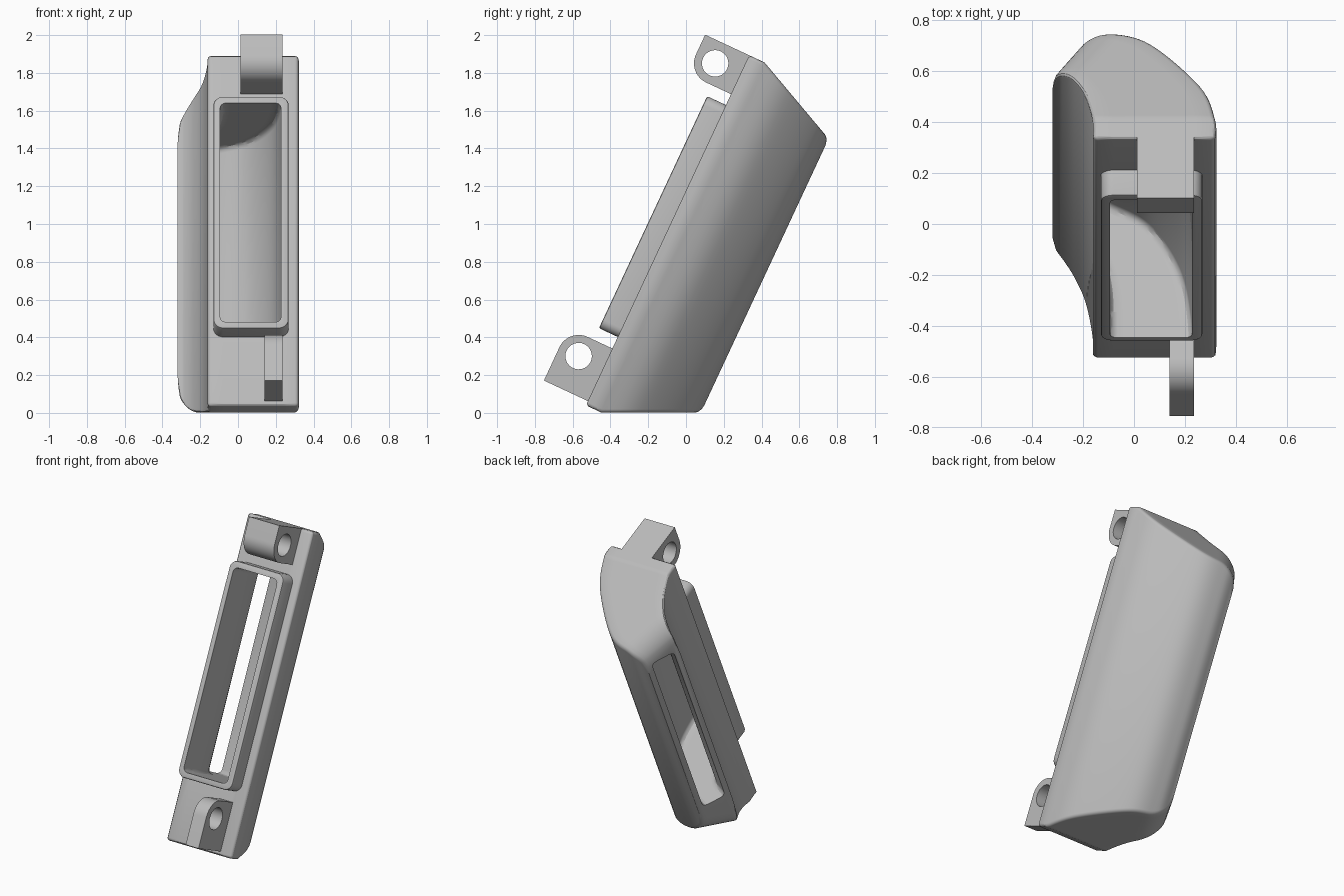
import bpy, bmesh, math
from mathutils import Vector

if "Cube" in bpy.data.objects:
    bpy.data.objects.remove(bpy.data.objects["Cube"])

TILT = math.radians(25)
SIN, COS = math.sin(TILT), math.cos(TILT)
LENGTH = 2.045
EXIT_DIR = Vector((-0.845, 0.53))
EXIT_S, EXIT_R = 0.466, 0.13

grey = bpy.data.materials.new("light_grey")
grey.use_nodes = True
grey.diffuse_color = (0.5, 0.5, 0.5, 1)
grey.node_tree.nodes["Principled BSDF"].inputs["Base Color"].default_value = (0.5, 0.5, 0.5, 1)


def place(x, u, n):
    """Across, up the slope, and depth behind the front plate."""
    return Vector((x, -0.53 + SIN * u + COS * n, 0.04 + COS * u - SIN * n))


def finish(name, bm):
    bmesh.ops.recalc_face_normals(bm, faces=bm.faces)
    mesh = bpy.data.meshes.new(name)
    bm.to_mesh(mesh)
    bm.free()
    mesh.materials.append(grey)
    obj = bpy.data.objects.new(name, mesh)
    bpy.context.collection.objects.link(obj)
    return obj


def activate(obj):
    bpy.ops.object.select_all(action='DESELECT')
    obj.select_set(True)
    bpy.context.view_layer.objects.active = obj


def cut(obj, cutter):
    activate(obj)
    mod = obj.modifiers.new("cut", 'BOOLEAN')
    mod.operation = 'DIFFERENCE'
    mod.solver = 'EXACT'
    mod.object = cutter
    bpy.ops.object.modifier_apply(modifier=mod.name)


def spline(points, steps):
    """Smooth curve through the points."""
    pts = [Vector(p) for p in points]
    pts = [2 * pts[0] - pts[1]] + pts + [2 * pts[-1] - pts[-2]]
    out = []
    for a, b, c, d in zip(pts, pts[1:], pts[2:], pts[3:]):
        for i in range(steps):
            t = i / steps
            out.append(0.5 * (2 * b + (c - a) * t + (2 * a - 5 * b + 4 * c - d) * t ** 2
                              + (3 * b - a - 3 * c + d) * t ** 3))
    return out + [pts[-2]]


def duct(name, wall_a, wall_b, low, high, bevel, steps=8, across=6):
    """Solid between two curved walls, closed by a lower and an upper end."""
    bm = bmesh.new()
    rows = []
    for a, b in zip(spline(wall_a, steps), spline(wall_b, steps)):
        pts = [a.lerp(b, k / across) for k in range(across + 1)]
        rows.append([[bm.verts.new(place(p.x, f(p), p.y)) for p in pts] for f in (low, high)])
    for r, s in zip(rows, rows[1:]):
        for end in (0, 1):
            for k in range(across):
                bm.faces.new((r[end][k], r[end][k + 1], s[end][k + 1], s[end][k]))
        for k in (0, across):
            bm.faces.new((r[0][k], s[0][k], s[1][k], r[1][k]))
    for r in (rows[0], rows[-1]):
        for k in range(across):
            bm.faces.new((r[0][k], r[0][k + 1], r[1][k + 1], r[1][k]))
    # Round the rims of both ends and of the front face
    pairs = []
    for r, s in zip(rows, rows[1:]):
        pairs += [(r[e][k], s[e][k]) for e in (0, 1) for k in (0, across)]
    first = rows[0]
    pairs += [(first[e][k], first[e][k + 1]) for e in (0, 1) for k in range(across)]
    pairs += [(first[0][k], first[1][k]) for k in (0, across)]
    bmesh.ops.recalc_face_normals(bm, faces=bm.faces)
    bmesh.ops.bevel(bm, geom=[bm.edges.get(p) for p in pairs], offset=bevel, segments=3,
                    profile=0.5, affect='EDGES', clamp_overlap=False)
    return finish(name, bm)


def inset(p):
    """Drafted ends that roll over toward the outlet."""
    over = min(max(0, p.dot(EXIT_DIR) - EXIT_S + EXIT_R), EXIT_R)
    return math.tan(TILT) * max(0, p.y - 0.09) + EXIT_R - math.sqrt(EXIT_R ** 2 - over ** 2)


# Curved hollow housing
housing = duct("housing",
               [(.32, 0), (.318, .09), (.26, .27), (.063, .505), (-.1, .565), (-.2, .56)],
               [(-.16, 0), (-.163, .09), (-.19, .21), (-.235, .3), (-.28, .35), (-.32, .37)],
               inset, lambda p: LENGTH - inset(p), 0.018)
channel = duct("channel_cutter",
               [(.225, -.25), (.225, -.04), (.18, .18), (.06, .37), (-.1, .465), (-.22, .53), (-.39, .637)],
               [(-.095, -.25), (-.095, -.04), (-.1, .1), (-.13, .23), (-.2, .335), (-.3, .4), (-.47, .507)],
               lambda p: 0.435, lambda p: 1.715, 0.03)

# Raised collar around the front opening
bm = bmesh.new()
bmesh.ops.create_cube(bm, size=1)
for v in bm.verts:
    v.co = Vector((0.069 + v.co.x * 0.398, 1.077 + v.co.y * 1.355, -0.04 + v.co.z * 0.14))
upright = [e for e in bm.edges if abs(e.verts[0].co.z - e.verts[1].co.z) > 0.1]
bmesh.ops.bevel(bm, geom=upright, offset=0.05, segments=6, profile=0.5, affect='EDGES')
lip = [e for e in bm.edges if all(v.co.z < -0.1 for v in e.verts)]
bmesh.ops.bevel(bm, geom=lip, offset=0.01, segments=2, profile=0.5, affect='EDGES')
for v in bm.verts:
    v.co = place(*v.co)
collar = finish("collar", bm)

for part in (housing, collar):
    cut(part, channel)


def prism(name, outline, x0, x1):
    """Side outline (u, n) extruded across x."""
    bm = bmesh.new()
    face = bm.faces.new([bm.verts.new(place(x0, u, n)) for u, n in outline])
    moved = bmesh.ops.extrude_face_region(bm, geom=[face])["geom"]
    bmesh.ops.translate(bm, vec=(x1 - x0, 0, 0),
                        verts=[g for g in moved if isinstance(g, bmesh.types.BMVert)])
    return finish(name, bm)


def arc(u, n, radius, start, end, count):
    angles = [math.radians(start + (end - start) * i / count) for i in range(count + 1)]
    return [(u + radius * math.cos(a), n + radius * math.sin(a)) for a in angles]


# Pivot lugs, square at the outer end and round toward the middle
for name, u, side, end, x0 in (("upper_lug", 1.93, -1, LENGTH, 0.012), ("lower_lug", 0.22, 1, 0.025, 0.14)):
    n, radius = -0.145, 0.112
    start = 0 if side > 0 else 180
    outline = arc(u, n, radius, start, -90, 12) if side > 0 else arc(u, n, radius, start, 270, 12)
    outline += [(end, n - radius), (end, 0.02), (u + side * radius, 0.02)]
    lug = prism(name, outline, x0, 0.235)
    pin = prism("pin_cutter", arc(u, n, 0.07, 0, 348.75, 31), x0 - 0.1, 0.4)
    cut(lug, pin)
    bpy.data.objects.remove(pin)
bpy.data.objects.remove(channel)

for obj in [o for o in bpy.data.objects if o.type == 'MESH' and grey.name in o.data.materials]:
    activate(obj)
    bpy.ops.object.shade_smooth_by_angle(angle=math.radians(30))
